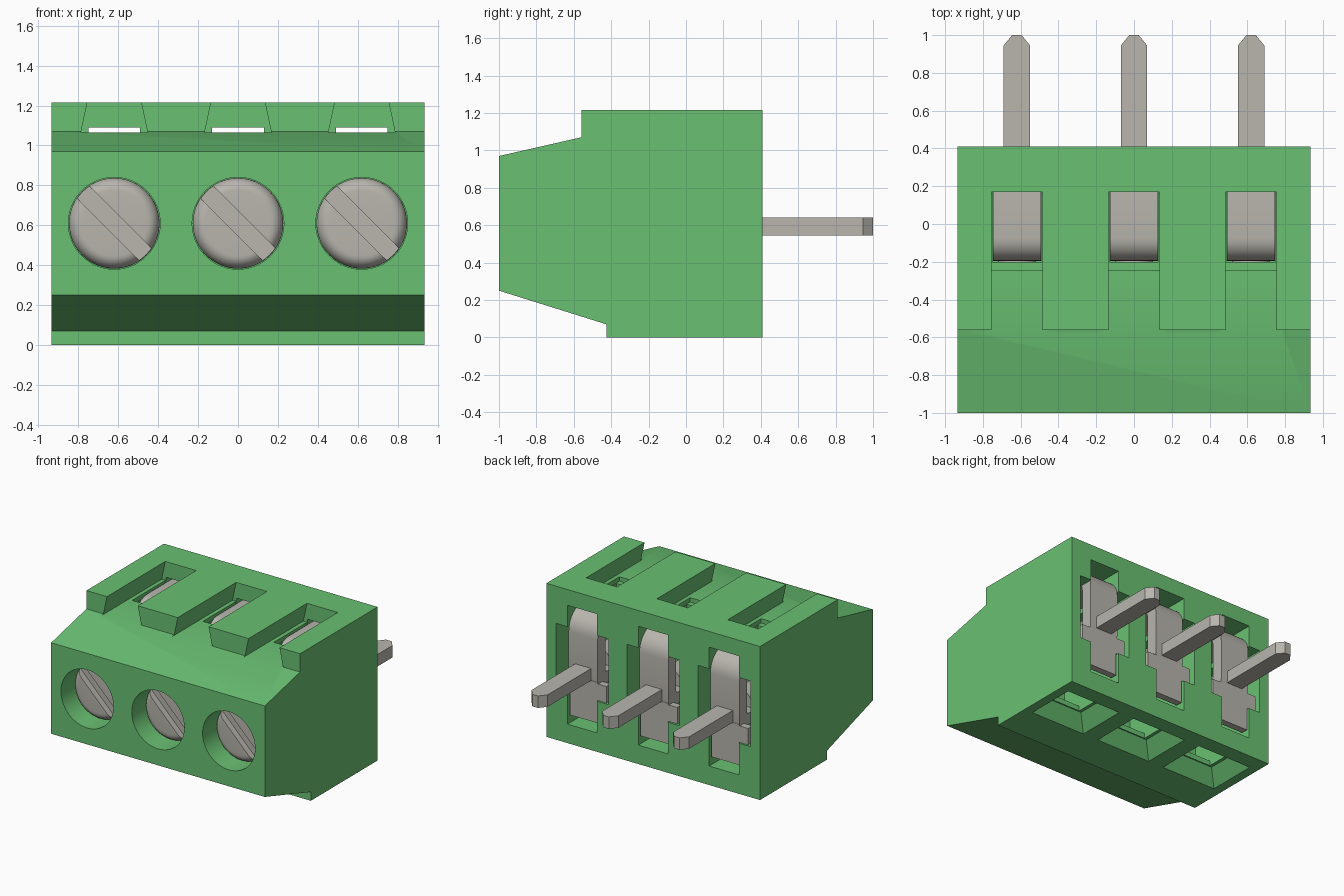
import bpy, bmesh
from math import sin, cos, pi, radians
from mathutils import Matrix, Vector

if "Cube" in bpy.data.objects:
    bpy.data.objects.remove(bpy.data.objects["Cube"], do_unlink=True)

POLES = (-0.62, 0.0, 0.62)
SCREW_Z = 0.61


def make_material(name, colour):
    mat = bpy.data.materials.new(name)
    mat.use_nodes = True
    mat.diffuse_color = colour
    mat.node_tree.nodes["Principled BSDF"].inputs["Base Color"].default_value = colour
    return mat


GREEN = make_material("green plastic", (0.144, 0.53, 0.17, 1))
METAL = make_material("grey metal", (0.48, 0.465, 0.42, 1))


def finish(name, bm, mat):
    bmesh.ops.recalc_face_normals(bm, faces=bm.faces[:])
    mesh = bpy.data.meshes.new(name)
    bm.to_mesh(mesh)
    bm.free()
    mesh.materials.append(mat)
    obj = bpy.data.objects.new(name, mesh)
    bpy.context.collection.objects.link(obj)
    return obj


def prism(name, pts, axis, lo, hi, mat, centres=(0,), end=None):
    """Extrude a 2D outline along an axis, once at each x centre."""
    place = {"x": lambda p, d: (d, p[0], p[1]),
             "y": lambda p, d: (p[0], d, p[1]),
             "z": lambda p, d: (p[0], p[1], d)}[axis]
    bm = bmesh.new()
    for c in centres:
        rings = [[bm.verts.new(Vector(place(p, d)) + Vector((c, 0, 0))) for p in outline]
                 for outline, d in ((pts, lo), (end or pts, hi))]
        n = len(pts)
        bm.faces.new(rings[0])
        bm.faces.new(rings[1])
        for i in range(n):
            j = (i + 1) % n
            bm.faces.new((rings[0][i], rings[0][j], rings[1][j], rings[1][i]))
    return finish(name, bm, mat)


def rect(a0, a1, b0, b1):
    return [(a0, b0), (a1, b0), (a1, b1), (a0, b1)]


def rounded_rect(a0, a1, b0, b1, radii, steps=8):
    """Outline with its own radius at each corner, counter-clockwise from low corner."""
    corners = ((a0, b0, 1, 1), (a1, b0, -1, 1), (a1, b1, -1, -1), (a0, b1, 1, -1))
    pts = []
    for k, ((a, b, sa, sb), r) in enumerate(zip(corners, radii)):
        for i in range(steps + 1):
            t = pi + k * pi / 2 + i * pi / 2 / steps
            pts.append((a + sa * r + r * cos(t), b + sb * r + r * sin(t)))
    return pts


def cut(obj, cutter):
    mod = obj.modifiers.new("cut", "BOOLEAN")
    mod.object, mod.operation, mod.solver = cutter, "DIFFERENCE", "EXACT"
    bpy.context.view_layer.objects.active = obj
    bpy.ops.object.modifier_apply(modifier=mod.name)
    bpy.data.objects.remove(cutter, do_unlink=True)


def smooth(obj):
    bpy.ops.object.select_all(action="DESELECT")
    obj.select_set(True)
    bpy.context.view_layer.objects.active = obj
    bpy.ops.object.shade_smooth_by_angle(angle=radians(35))


# Housing: stepped side profile
housing = prism("housing", [(-1, 0.25), (-1, 0.97), (-0.56, 1.07), (-0.56, 1.215),
                            (0.41, 1.215), (0.41, 0), (-0.425, 0), (-0.425, 0.07)],
                "x", -0.935, 0.935, GREEN)

# Screw wells in the front
circle = [(0.23 * cos(2 * pi * i / 48), SCREW_Z + 0.23 * sin(2 * pi * i / 48)) for i in range(48)]
cut(housing, prism("well_cutter", circle, "y", -1.1, -0.6, GREEN, POLES))

# Dovetail slots in the top, with a shallow step
dovetail = [(-0.167, 1.065), (0.167, 1.065), (0.132, 1.23), (-0.132, 1.23)]
cut(housing, prism("slot_cutter", dovetail, "y", -0.7, 0.17, GREEN, POLES))
cut(housing, prism("step_cutter", rect(-0.135, 0.135, 1.03, 1.08), "y", -0.245, 0.16, GREEN, POLES))

# Terminal chambers open to the back: tall narrow part and wide middle part
cross = [(0.13, 0.15), (0.13, 0.4), (0.23, 0.4), (0.23, 0.92), (0.13, 0.92), (0.13, 1.09)]
cross += [(-x, z) for x, z in reversed(cross)]
cut(housing, prism("chamber_cutter", cross, "y", -0.2, 0.5, GREEN, POLES))

# Wire funnels in the underside
cut(housing, prism("funnel_cutter", rect(-0.25, 0.25, -0.13, 0.29), "z", -0.01, 0.11, GREEN, POLES,
                   rect(-0.15, 0.15, -0.04, 0.2)))
cut(housing, prism("wire_hole_cutter", rect(-0.125, 0.125, -0.03, 0.19), "z", 0.05, 0.25, GREEN, POLES))
smooth(housing)

# Screw: lathed pan head with shank
profile = [(0, -0.87)]
profile += [(0.165 + 0.062 * sin(t * pi / 16), -0.8 - 0.07 * cos(t * pi / 16)) for t in range(9)]
profile += [(0.227, -0.62), (0.1, -0.62), (0.1, 0.2), (0, 0.2)]
slot_half = 0.031
slot = [(-0.3 - slot_half, 0.3 - slot_half), (0.3 - slot_half, -0.3 - slot_half),
        (0.3 + slot_half, -0.3 + slot_half), (-0.3 + slot_half, 0.3 + slot_half)]

# Pin outline with chamfered tip, and plate outline with shoulders and tongue
pin = [(-0.07, 0.34), (0.07, 0.34), (0.07, 0.945), (0.025, 1), (-0.025, 1), (-0.07, 0.945)]
plate = [(0.12, 0.22), (0.12, 0.4), (0.2, 0.4), (0.2, 0.53), (0.12, 0.53), (0.12, 0.65)]
plate += [(-x, z) for x, z in reversed(plate)]

for side, x in zip(("right", "middle", "left"), POLES):
    bm = bmesh.new()
    verts = [bm.verts.new((r, y, 0)) for r, y in profile]
    edges = [bm.edges.new(pair) for pair in zip(verts, verts[1:])]
    bmesh.ops.spin(bm, geom=verts + edges, cent=(0, 0, 0), axis=(0, 1, 0),
                   angle=2 * pi, steps=48)
    bmesh.ops.remove_doubles(bm, verts=bm.verts[:], dist=0.0005)
    bmesh.ops.transform(bm, matrix=Matrix.Translation((x, 0, SCREW_Z)), verts=bm.verts[:])
    screw = finish(side + "_screw", bm, METAL)
    groove = [(a, b + SCREW_Z) for a, b in slot]
    cut(screw, prism("groove_cutter", groove, "y", -1, -0.82, METAL, (x,)))
    smooth(screw)

    # Clamp: bent strip looping around the wire space
    clamp = prism(side + "_clamp", rounded_rect(-0.195, 0.4, 0.5, 1.05, (0.06, 0.06, 0.17, 0.12)),
                  "x", x - 0.127, x + 0.127, METAL)
    cut(clamp, prism("clamp_cutter", rounded_rect(-0.1, 0.305, 0.59, 0.96, (0.02, 0.02, 0.08, 0.04)),
                     "x", x - 0.3, x + 0.3, METAL))
    smooth(clamp)

    prism(side + "_tail_plate", plate, "y", 0.34, 0.395, METAL, (x,))
    prism(side + "_pin", pin, "z", 0.545, 0.64, METAL, (x,))
